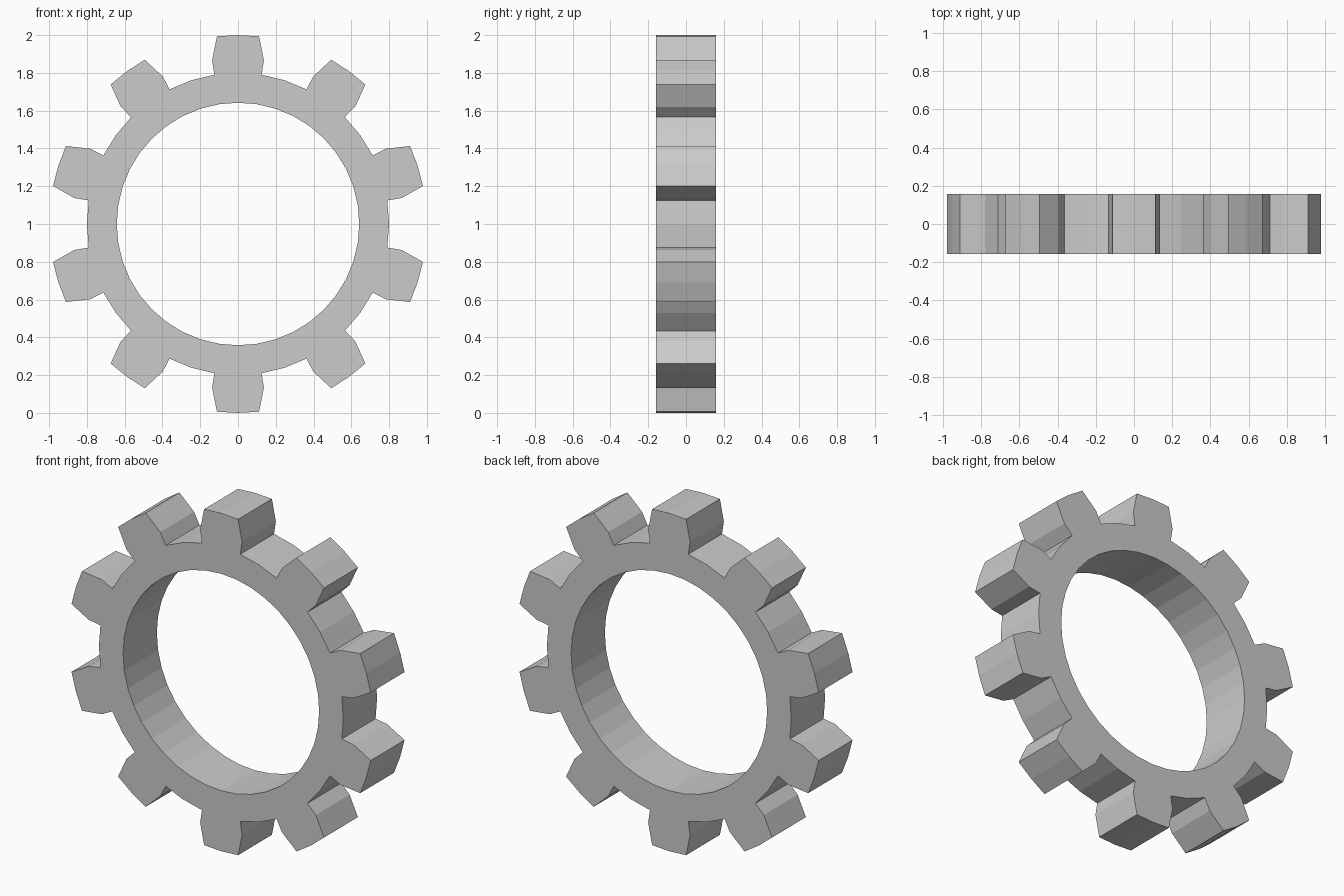
import bpy, bmesh
from math import sin, cos, radians

if "Cube" in bpy.data.objects:
    bpy.data.objects.remove(bpy.data.objects["Cube"])

TEETH = 10
STEP = 360 / TEETH
R_IN, R_ROOT, R_MID, R_TIP = 0.642, 0.80, 0.877, 1.0
HALF = 0.158          # half thickness
QUARTER = STEP / 4    # angle between ring segments
TIP = 6.4             # half angle of the tooth tip

bm = bmesh.new()


def face(points):
    """Flat front face from (radius, angle from vertical) points."""
    bm.faces.new([bm.verts.new((r * sin(radians(a)), -HALF, 1 + r * cos(radians(a))))
                  for r, a in points])


for i in range(TEETH):
    c = i * STEP
    # ring band: tooth root and valley
    for k in range(-1, 3):
        a, b = c + k * QUARTER, c + (k + 1) * QUARTER
        face([(R_IN, a), (R_ROOT, a), (R_ROOT, b), (R_IN, b)])
    # tooth: straight flank, then tapered to the tip
    l, r = c - QUARTER, c + QUARTER
    face([(R_ROOT, l), (R_MID, l), (R_MID, c), (R_MID, r), (R_ROOT, r), (R_ROOT, c)])
    face([(R_MID, l), (R_TIP, c - TIP), (R_TIP, c), (R_TIP, c + TIP), (R_MID, r), (R_MID, c)])

bmesh.ops.remove_doubles(bm, verts=bm.verts, dist=1e-4)

# thicken the front profile into a solid
ext = bmesh.ops.extrude_face_region(bm, geom=bm.faces[:], use_keep_orig=True)
moved = [g for g in ext["geom"] if isinstance(g, bmesh.types.BMVert)]
bmesh.ops.translate(bm, verts=moved, vec=(0, 2 * HALF, 0))
bmesh.ops.recalc_face_normals(bm, faces=bm.faces[:])

mesh = bpy.data.meshes.new("gear_ring")
bm.to_mesh(mesh)
bm.free()
gear = bpy.data.objects.new("gear_ring", mesh)
bpy.context.collection.objects.link(gear)
